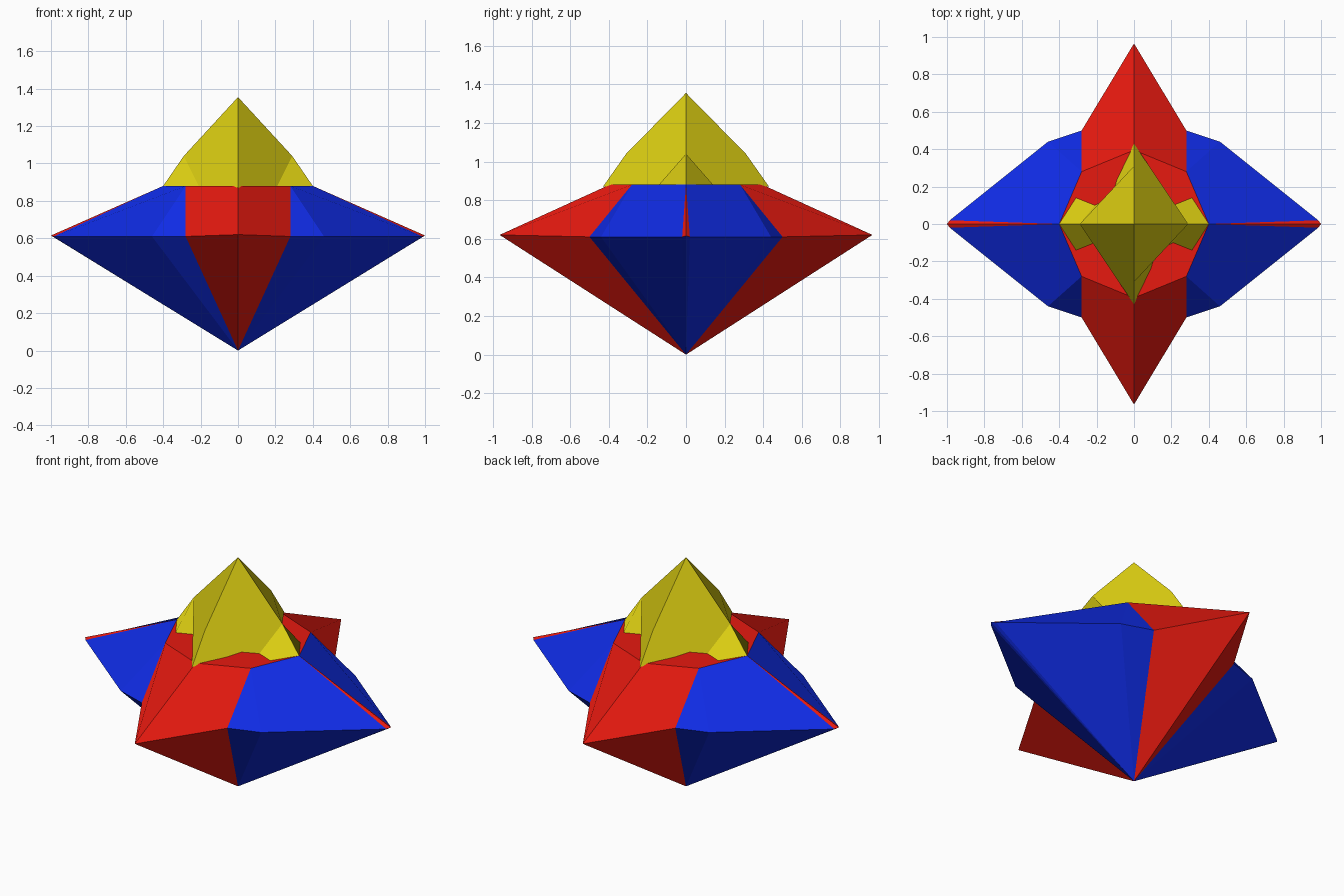
import bpy
import bmesh
from mathutils import Vector

if "Cube" in bpy.data.objects:
    bpy.data.objects.remove(bpy.data.objects["Cube"])


def material(name, color):
    m = bpy.data.materials.new(name)
    m.diffuse_color = color
    m.use_nodes = True
    m.node_tree.nodes["Principled BSDF"].inputs["Base Color"].default_value = m.diffuse_color
    return m


def quarter_part(name, points, faces, mat, centre_z):
    """Build one quarter (+x, +y) and mirror it to all four."""
    bm = bmesh.new()
    verts = {k: bm.verts.new(p) for k, p in points.items()}
    for f in faces:
        bm.faces.new([verts[k] for k in f])
    bm.normal_update()
    for f in bm.faces:
        if f.normal.dot(f.calc_center_median() - Vector((0, 0, centre_z))) < 0:
            f.normal_flip()
    mesh = bpy.data.meshes.new(name)
    bm.to_mesh(mesh)
    bm.free()
    mesh.materials.append(mat)
    obj = bpy.data.objects.new(name, mesh)
    bpy.context.collection.objects.link(obj)
    mod = obj.modifiers.new("Mirror", 'MIRROR')
    mod.use_axis = (True, True, False)
    mod.merge_threshold = 0.0005
    return obj


red = material("red", (0.8, 0.01, 0.005, 1))
blue = material("blue", (0.005, 0.025, 0.8, 1))
yellow = material("yellow", (0.73, 0.63, 0.006, 1))

RIM, MID = 0.88, 0.61

# Points shared by the petals: a = bottom apex, k = rim corner, s = side corner
shared = {
    'a': (0, 0, 0), 'k': (0.28, 0.28, RIM), 's': (0.28, 0.5, MID),
    'x': (0.4, 0, RIM), 'r': (1.0, 0, 0.615), 'q': (0.985, 0.02, MID),
}

# Red front and back petals, flat deck and thin side ridges
quarter_part("red_petals_and_deck", {
    **shared, 'c': (0, 0, RIM), 'y': (0, 0.395, RIM), 't': (0, 0.965, 0.62),
}, ["tsky", "tsa", "cxky", "xrq"], red, 0.6)

# Blue left and right petals
quarter_part("blue_petals", {
    **shared, 'w': (0.46, 0.44, MID),
}, ["qwkx", "wsk", "wsa", "aqw", "arq"], blue, 0.6)

# Yellow four-armed crystal on the deck
quarter_part("yellow_crown", {
    'p': (0, 0, 1.355),
    'x': (0.29, 0, 1.04), 'e': (0.4, 0, RIM), 'f': (0.31, 0.14, RIM),
    'g': (0.21, 0.1, RIM), 'v': (0.12, 0.14, RIM), 'h': (0.09, 0.24, RIM),
    'i': (0, 0.43, 0.87), 'y': (0, 0.31, 1.04),
}, ["pxgvhiy", "xefg"], yellow, 0.0)
